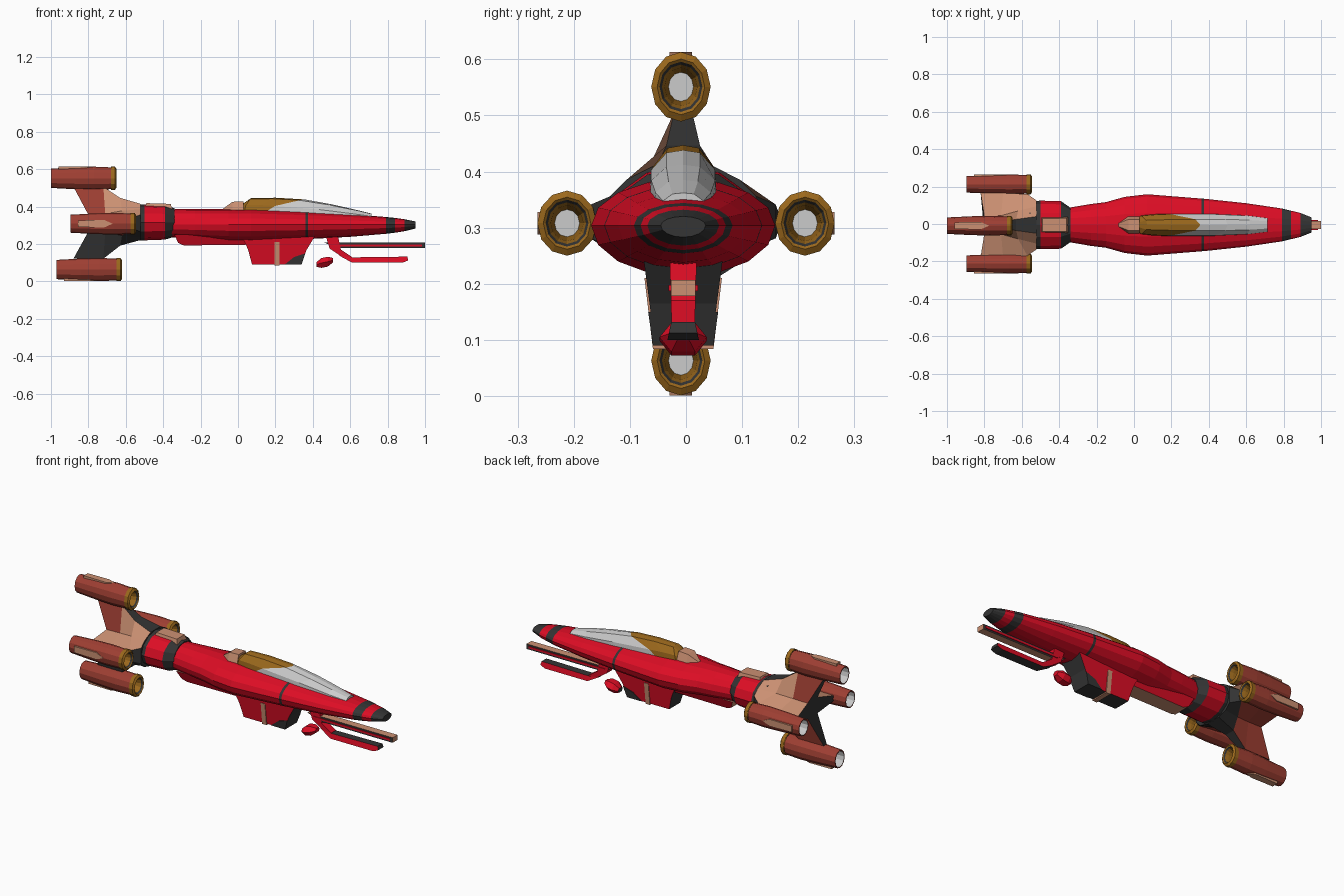
import bpy, bmesh
from math import cos, sin, pi
from mathutils import Vector

if "Cube" in bpy.data.objects:
    bpy.data.objects.remove(bpy.data.objects["Cube"])

C = -0.005  # lateral centre of the hull


def mat(name, r, g, b):
    m = bpy.data.materials.new(name)
    m.diffuse_color = (r, g, b, 1)
    m.use_nodes = True
    m.node_tree.nodes["Principled BSDF"].inputs["Base Color"].default_value = m.diffuse_color
    return m


RED, DARK, TAN, RUST, GOLD, PALE = range(6)
MATS = [mat("red", .72, .004, .018), mat("dark", .035, .035, .035),
        mat("tan", .60, .28, .17), mat("rust", .35, .05, .033),
        mat("gold", .33, .14, .012), mat("pale", .6, .6, .6)]


def loft(name, rings, color=RED, caps=(None, None)):
    """Skin rings of points; color is an index or f(segment, side)."""
    bm = bmesh.new()
    rv = [[bm.verts.new(p) for p in r] for r in rings]
    n = len(rings[0])
    for s in range(len(rv) - 1):
        for i in range(n):
            j = (i + 1) % n
            f = bm.faces.new((rv[s][i], rv[s][j], rv[s + 1][j], rv[s + 1][i]))
            f.material_index = color(s, i) if callable(color) else color
    for r, c in zip((rv[0], rv[-1]), caps):
        if c is not None:
            bm.faces.new(r).material_index = c
    bmesh.ops.recalc_face_normals(bm, faces=bm.faces)
    me = bpy.data.meshes.new(name)
    bm.to_mesh(me)
    bm.free()
    for m in MATS:
        me.materials.append(m)
    ob = bpy.data.objects.new(name, me)
    bpy.context.collection.objects.link(ob)
    return ob


def ellipse(x, y, z, a, up, down, n):
    pts = []
    for k in range(n):
        t = 2 * pi * k / n
        pts.append((x, y + a * cos(t), z + (up if sin(t) > 0 else down) * sin(t)))
    return pts


def slab(name, prof, w_top, w_bot, color, side=None):
    """Side profile (x, z) extruded across y, tapering from top to bottom."""
    zs = [p[1] for p in prof]
    lo, hi = min(zs), max(zs)
    half = lambda z: w_bot + (w_top - w_bot) * (z - lo) / (hi - lo)
    rings = [[(x, C + s * half(z), z) for x, z in prof] for s in (-1, 1)]
    side = color if side is None else side
    return loft(name, rings, color, (side, side))


# Fuselage: x, half width, top z, bottom z
st = [(.95, .04, .32, .283), (.89, .064, .332, .268), (.84, .076, .339, .26),
      (.79, .088, .344, .254), (.6, .116, .36, .238), (.375, .14, .374, .226),
      (.36, .141, .375, .225), (.07, .164, .387, .213), (-.05, .15, .387, .215),
      (-.15, .122, .387, .222), (-.23, .112, .387, .228), (-.36, .09, .385, .236)]
loft("fuselage", [ellipse(x, C, .304, a, t - .304, .304 - b, 16) for x, a, t, b in st],
     lambda s, i: DARK if s in (0, 2, 5) else RED, (DARK, DARK))

# Collar ahead of the tail
loft("tail_collar", [ellipse(x, C, .315, a, h, h, 12) for x, a, h in
     ((-.34, .092, .076), (-.39, .127, .092), (-.5, .13, .096), (-.56, .125, .096))],
     lambda s, i: RED if s == 1 else DARK, (DARK, DARK))
slab("collar_top_panel", [(-.50, .39), (-.35, .38), (-.36, .414), (-.49, .418)], .035, .045, TAN)

# Keel strip and fairing behind the canopy
slab("keel", [(-.34, .25), (.06, .25), (.04, .195), (-.29, .192), (-.32, .205)], .07, .045, TAN, RED)
loft("canopy_fairing", [[(x, C - w, .37), (x, C - w * .6, z), (x, C + w * .6, z), (x, C + w, .37)]
     for x, w, z in ((-.085, .012, .385), (-.03, .05, .425), (.03, .05, .428))], TAN, (TAN, TAN))


# Canopy: rings slant from xb at the base to xt at the crown
def canopy_ring(xb, xt, w, zb, zt):
    sec = [(-1, 0), (-.95, .55), (-.5, .94), (0, 1), (.5, .94), (.95, .55), (1, 0)]
    return [(xb + (xt - xb) * h * h, C + u * w, zb + (zt - zb) * h) for u, h in sec]


seam = canopy_ring(.13, .355, .06, .36, .438)
loft("canopy_rear", [canopy_ring(0, .02, .02, .37, .41), canopy_ring(.03, .07, .05, .36, .445),
     canopy_ring(.08, .2, .057, .36, .447), seam], GOLD, (GOLD, None))
loft("canopy_glass", [seam, canopy_ring(.4, .5, .06, .35, .412),
     canopy_ring(.6, .62, .052, .335, .385), canopy_ring(.715, .715, .038, .33, .362)],
     PALE, (None, PALE))

# Belly pod with a raised band
slab("belly_pod", [(.02, .24), (.045, .19), (.055, .165), (.075, .09), (.34, .09), (.365, .165),
     (.41, .24)], .07, .05, DARK, RED)
slab("belly_pod_band", [(.195, .21), (.195, .105), (.195, .084), (.222, .084), (.222, .21)],
     .069, .054, TAN)
for s in (-1, 1):
    loft("pod_corner_" + ("left" if s < 0 else "right"),
         [[(x, C + s * (.048 + (z - .09) * .14 + d), z) for x, z in
           ((.25, .09), (.34, .09), (.36, .15), (.30, .13))] for d in (0, .006)],
         DARK, (DARK, DARK))

# Nose guns: upper and lower barrels, strut and counterweight
slab("upper_gun_barrel", [(.46, .207), (1, .207), (1, .178), (.54, .178)], .022, .022, TAN, DARK)
slab("upper_gun_rail", [(.5, .198), (.985, .198), (.985, .187), (.52, .187)], .026, .026, RED)
slab("lower_gun_barrel", [(.54, .138), (.6, .128), (.905, .132), (.91, .112), (.88, .1),
     (.61, .1)], .02, .028, DARK, RED)
slab("gun_strut", [(.47, .24), (.535, .24), (.55, .17), (.61, .13), (.6, .105), (.53, .148),
     (.49, .175)], .024, .02, RED)
loft("gun_counterweight", [ellipse(x, C, z, a, h, h, 6) for x, z, a, h in
     ((.42, .09, .022, .014), (.445, .098, .042, .03), (.48, .105, .042, .03), (.508, .113, .02, .014))],
     RED, (DARK, RED))

# Four-armed tail: x of arms, x of corners, side reach, up, down, arm half thickness, corner y, z
def star(xv, xs, xc, yw, zu, zd, t, cy, cz):
    q = [(xv, -t, zu), (xv, t, zu), (xc, cy, cz), (xs, yw, t), (xs, yw, -t), (xc, cy, -cz),
         (xv, t, zd), (xv, -t, zd), (xc, -cy, -cz), (xs, -yw, -t), (xs, -yw, t), (xc, -cy, cz)]
    return [(x, C + y, .311 + z) for x, y, z in q]


def tail_color(s, i):
    if i in (2, 10):
        return TAN
    if i in (1, 11):
        return RUST if s == 2 else TAN
    return RUST if i in (4, 5, 8) and s else DARK


loft("tail_arms", [star(-.52, -.52, -.52, .13, .103, -.09, .045, .1, .075),
     star(-.63, -.57, -.62, .165, .135, -.12, .03, .075, .066),
     star(-.72, -.70, -.71, .17, .195, -.19, .016, .05, .05),
     star(-.88, -.82, -.80, .17, .195, -.19, .014, .045, .045)], tail_color, (DARK, DARK))

# Engines: front x, centre y, centre z, outward direction
engines = {"top": (-.65, -.009, .551, (0, 0, 1)), "bottom": (-.62, -.009, .063, (0, 0, -1)),
           "left": (-.545, -.212, .308, (0, -1, 0)), "right": (-.545, .212, .308, (0, 1, 0))}
A, H, LEN = .053, .062, .35
for side, (fx, cy, cz, out) in engines.items():
    h = H if out[2] else .058
    ring = lambda d, k: ellipse(fx - d, cy, cz, A * k, h * k, h * k, 12)
    loft(side + "_engine_intake", [ring(.09, .42), ring(.03, .55), ring(.012, .64), ring(.004, .72),
         ring(0, .8), ring(.008, 1), ring(.03, 1)],
         lambda s, i: DARK if s == 2 else GOLD, (PALE, None))
    loft(side + "_engine_shell", [ring(.03, .94), ring(.12, 1), ring(.22, .95), ring(LEN, .83),
         ring(LEN, .74), ring(.16, .7)],
         lambda s, i: RUST if s < 4 else PALE, (None, DARK))
    # Raised panel on the outer face
    o = Vector(out)
    tan = Vector((1, 0, 0)).cross(o)
    r = h if out[2] else A
    poly = [(-.31, -.018), (-.17, -.02), (-.125, 0), (-.17, .02), (-.31, .018)]
    loft(side + "_engine_panel", [[Vector((fx + x, cy, cz)) + o * r * k + tan * t for x, t in poly]
         for k in (.7, 1.0)], TAN, (TAN, TAN))
